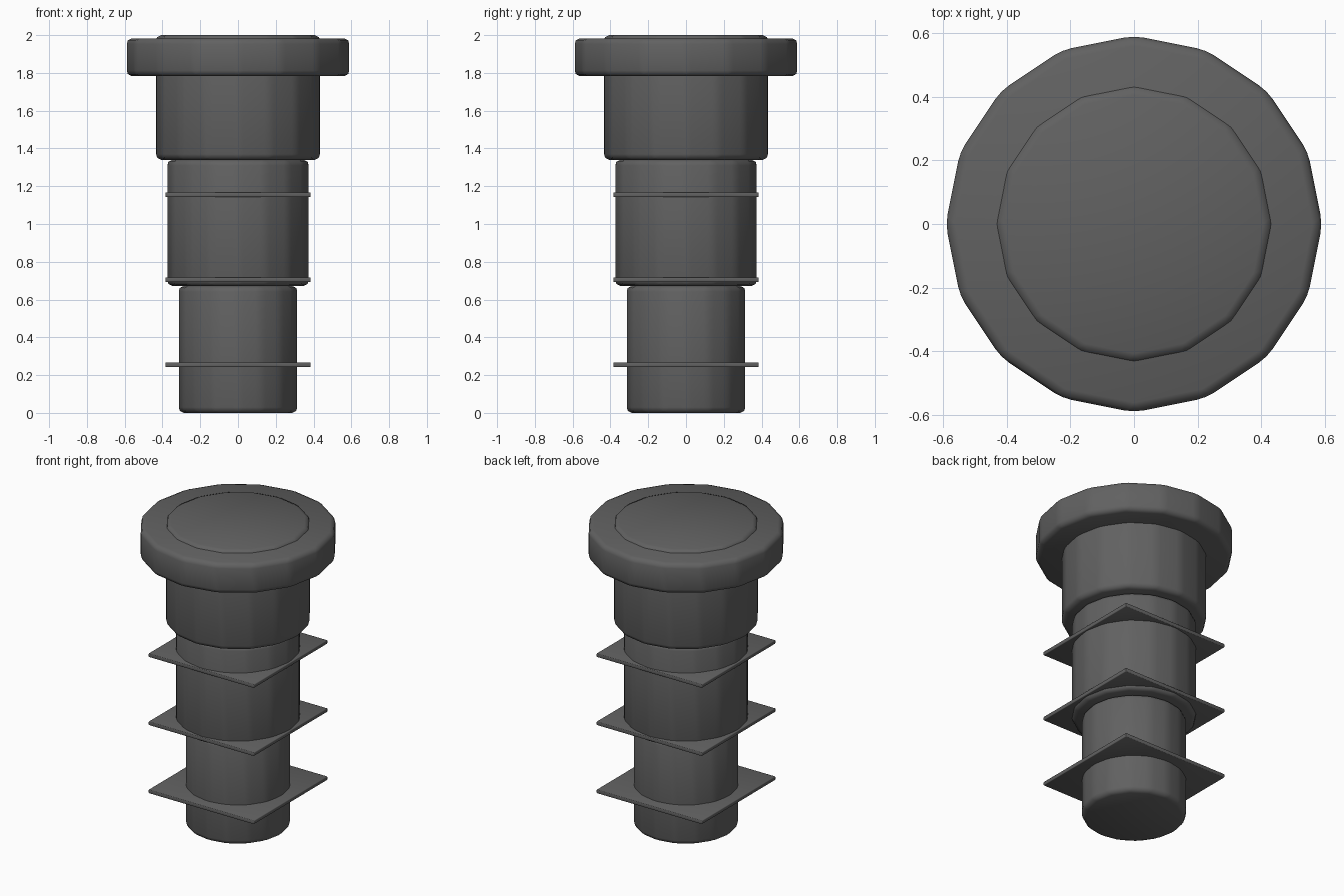
import bpy

if "Cube" in bpy.data.objects:
    bpy.data.objects.remove(bpy.data.objects["Cube"])

mat = bpy.data.materials.new("dark_grey")
mat.diffuse_color = (0.12, 0.12, 0.12, 1)
mat.use_nodes = True
mat.node_tree.nodes["Principled BSDF"].inputs["Base Color"].default_value = mat.diffuse_color


def finish(name, bevel):
    ob = bpy.context.object
    ob.name = name
    ob.data.materials.append(mat)
    bpy.ops.object.transform_apply(location=False, rotation=False, scale=True)
    mod = ob.modifiers.new("rounded_edges", "BEVEL")
    mod.width = bevel
    mod.segments = 2
    mod.limit_method = 'NONE'
    bpy.ops.object.shade_smooth()


def drum(name, radius, z0, z1):
    bpy.ops.mesh.primitive_cylinder_add(
        vertices=16, radius=radius, depth=z1 - z0, location=(0, 0, (z0 + z1) / 2))
    finish(name, 0.03)


# Stepped shaft, widening upward
drum("lower_shaft", 0.317, 0.0, 0.672)
drum("middle_shaft", 0.377, 0.672, 1.34)
drum("upper_shaft", 0.437, 1.34, 2.0)

# Wide cap flange around the top of the shaft
drum("cap_flange", 0.592, 1.783, 1.983)

# Thin square plates
for i, z in enumerate((0.255, 0.705, 1.155)):
    bpy.ops.mesh.primitive_cube_add(size=1, location=(0, 0, z))
    bpy.context.object.scale = (0.77, 0.77, 0.024)
    finish(f"square_plate_{i + 1}", 0.004)
